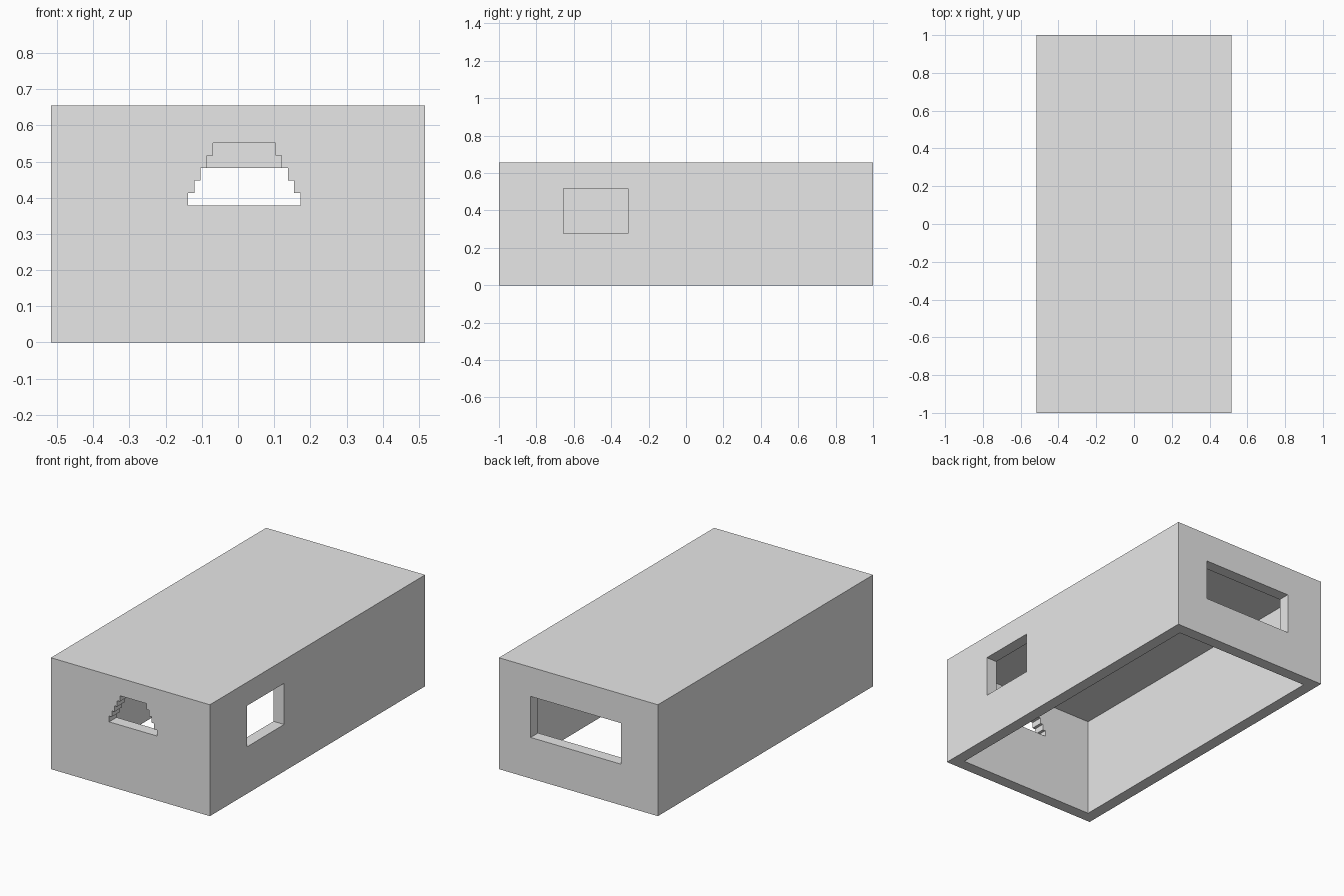
import bpy
import bmesh

cube = bpy.data.objects.get("Cube")
if cube:
    bpy.data.objects.remove(cube, do_unlink=True)

U = 2 / 58              # module: the box is 30 x 58 x 19 modules
X, Y, Z, WALL = 15, 29, 19, 2

grey = bpy.data.materials.new("plain grey")
grey.use_nodes = True
grey.diffuse_color = (0.8, 0.8, 0.8, 1)
grey.node_tree.nodes["Principled BSDF"].inputs["Base Color"].default_value = (0.8, 0.8, 0.8, 1)


def prism(name, outline, depth):
    """Extrude a closed outline (in modules) by a depth vector."""
    bm = bmesh.new()
    face = bm.faces.new([bm.verts.new([c * U for c in p]) for p in outline])
    new = bmesh.ops.extrude_face_region(bm, geom=[face])["geom"]
    bmesh.ops.translate(bm, vec=[c * U for c in depth],
                        verts=[v for v in new if isinstance(v, bmesh.types.BMVert)])
    bmesh.ops.recalc_face_normals(bm, faces=bm.faces)
    mesh = bpy.data.meshes.new(name)
    bm.to_mesh(mesh)
    bm.free()
    mesh.materials.append(grey)
    obj = bpy.data.objects.new(name, mesh)
    bpy.context.collection.objects.link(obj)
    return obj


def box(name, lo, hi):
    (x0, y0, z0), (x1, y1, z1) = lo, hi
    return prism(name, [(x0, y0, z0), (x1, y0, z0), (x1, y1, z0), (x0, y1, z0)],
                 (0, 0, z1 - z0))


# Outer body, open underneath
body = box("housing", (-X, -Y, 0), (X, Y, Z))
hollow = box("hollow_cutter", (WALL - X, WALL - Y, -1), (X - WALL, Y - WALL, Z - WALL))

# Openings in the back wall and the left side wall
back_window = box("back_window_cutter", (-8, Y - WALL - 1, 7), (9, Y + 1, 14))
side_window = box("side_window_cutter", (X - WALL - 1, -19, 8), (X + 1, -9, 15))

# Stepped opening in the front wall: five courses narrowing upwards
left, right = [], []
for i in range(5):
    for z in (11 + i, 12 + i):
        left.append((-4 + i / 2, -Y - 1, z))
        right.append((5 - i / 2, -Y - 1, z))
front_opening = prism("front_opening_cutter", right + left[::-1], (0, WALL + 2, 0))

for cutter in (hollow, back_window, side_window, front_opening):
    mod = body.modifiers.new(cutter.name, "BOOLEAN")
    mod.operation = "DIFFERENCE"
    mod.solver = "EXACT"
    mod.object = cutter

# Bake the cuts into the housing and drop the cutters
bpy.context.view_layer.update()
result = bpy.data.meshes.new_from_object(
    body.evaluated_get(bpy.context.evaluated_depsgraph_get()))
body.modifiers.clear()
body.data = result
for cutter in (hollow, back_window, side_window, front_opening):
    bpy.data.objects.remove(cutter, do_unlink=True)
